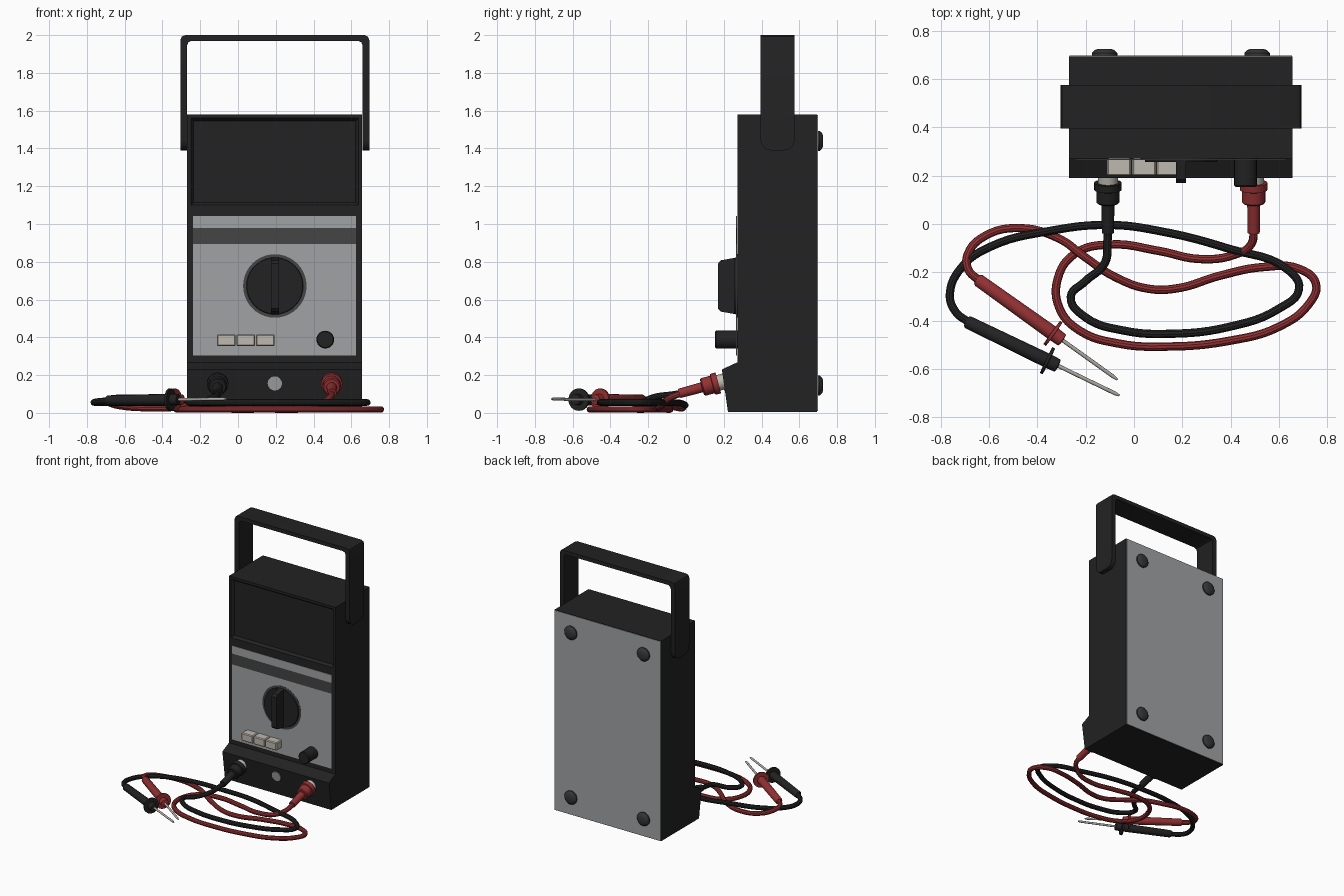
import bpy, bmesh, math
from mathutils import Vector

if "Cube" in bpy.data.objects:
    bpy.data.objects.remove(bpy.data.objects["Cube"])

def mat(name, r, g, b):
    m = bpy.data.materials.new(name)
    m.diffuse_color = (r, g, b, 1)
    m.use_nodes = True
    m.node_tree.nodes["Principled BSDF"].inputs["Base Color"].default_value = m.diffuse_color
    return m

BLACK = mat("black plastic", .016, .016, .017)
GREY = mat("panel grey", .35, .365, .375)
BAND = mat("band dark grey", .058, .058, .058)
FOOT = mat("foot grey", .035, .036, .037)
RED = mat("red rubber", .29, .03, .033)
CREAM = mat("button cream", .52, .49, .43)
METAL = mat("probe metal", .42, .40, .37)
CX = .195   # centre line of the meter

def finish(name, bm, material, smooth=False):
    bmesh.ops.recalc_face_normals(bm, faces=bm.faces)
    me = bpy.data.meshes.new(name)
    bm.to_mesh(me)
    bm.free()
    me.materials.append(material)
    ob = bpy.data.objects.new(name, me)
    bpy.context.collection.objects.link(ob)
    if smooth:
        shade(ob)
    return ob

def shade(ob):
    bpy.ops.object.select_all(action='DESELECT')
    ob.select_set(True)
    bpy.context.view_layer.objects.active = ob
    bpy.ops.object.shade_smooth_by_angle(angle=math.radians(35))

def prism(pts, axis, a, b):
    """Extrude a profile along x (pts are y,z) or y (pts are x,z)."""
    bm = bmesh.new()
    put = (lambda p, t: (t, p[0], p[1])) if axis == 'x' else (lambda p, t: (p[0], t, p[1]))
    va = [bm.verts.new(put(p, a)) for p in pts]
    vb = [bm.verts.new(put(p, b)) for p in pts]
    bm.faces.new(va)
    bm.faces.new(vb[::-1])
    n = len(pts)
    for i in range(n):
        j = (i + 1) % n
        bm.faces.new((va[i], vb[i], vb[j], va[j]))
    bmesh.ops.recalc_face_normals(bm, faces=bm.faces)
    return bm

def box(name, x0, x1, y0, y1, z0, z1, material, bevel=0):
    bm = prism([(x0, z0), (x1, z0), (x1, z1), (x0, z1)], 'y', y0, y1)
    if bevel:
        bmesh.ops.bevel(bm, geom=bm.edges[:], offset=bevel, segments=1, affect='EDGES')
    return finish(name, bm, material)

def lathe(name, profile, base, direction, material, n=24):
    """Revolve (radius, distance) points about an axis from base."""
    bm = bmesh.new()
    rings = []
    for r, d in profile:
        rings.append([bm.verts.new((r * math.cos(2 * math.pi * k / n),
                                    r * math.sin(2 * math.pi * k / n), d)) for k in range(n)])
    for A, B in zip(rings, rings[1:]):
        for k in range(n):
            j = (k + 1) % n
            bm.faces.new((A[k], A[j], B[j], B[k]))
    bm.faces.new(rings[0][::-1])
    bm.faces.new(rings[-1])
    m = Vector(direction).to_track_quat('Z', 'Y').to_matrix()
    for v in bm.verts:
        v.co = m @ v.co + Vector(base)
    return finish(name, bm, material, True)

def cable(name, pts, material):
    cu = bpy.data.curves.new(name + "_path", 'CURVE')
    cu.dimensions = '3D'
    cu.bevel_depth, cu.bevel_resolution, cu.resolution_u = .0175, 3, 6
    sp = cu.splines.new('BEZIER')
    sp.bezier_points.add(len(pts) - 1)
    for bp, p in zip(sp.bezier_points, pts):
        bp.co = p
        bp.handle_left_type = bp.handle_right_type = 'AUTO'
    tmp = bpy.data.objects.new(name + "_path", cu)
    bpy.context.collection.objects.link(tmp)
    bpy.context.view_layer.update()
    me = bpy.data.meshes.new_from_object(tmp.evaluated_get(bpy.context.evaluated_depsgraph_get()))
    bpy.data.objects.remove(tmp)
    me.materials.clear()
    me.materials.append(material)
    ob = bpy.data.objects.new(name, me)
    bpy.context.collection.objects.link(ob)
    shade(ob)

# case: side profile with projecting foot, recessed display window
bm = prism([(.222, .006), (.19, .23), (.272, .268), (.272, 1.08), (.272, 1.58),
            (.694, 1.58), (.694, .006)], 'x', CX - .464, CX + .462)
win = [f for f in bm.faces if f.normal.y < -.9 and f.calc_center_median().z > 1.2]
bmesh.ops.inset_region(bm, faces=win, thickness=.028)
bmesh.ops.inset_region(bm, faces=win, thickness=.02, depth=-.02)
finish("case", bm, BLACK)

# back plate and its four feet
box("back_plate", CX - .462, CX + .46, .692, .698, .01, 1.577, GREY)
for i, x in enumerate((-.122, .51)):
    for j, z in enumerate((.145, 1.44)):
        lathe(f"back_foot_{i}{j}", [(.053, 0), (.053, .012), (.042, .024), (.026, .03)],
              (x, .696, z), (0, 1, 0), FOOT)

# front panel in three strips
for name, z0, z1, m in (("panel_lower", .305, .895, GREY), ("panel_band", .895, .98, BAND),
                        ("panel_upper", .98, 1.042, GREY)):
    box(name, CX - .433, CX + .43, .266, .274 - .005, z0, z1, m)

# selector dial
ax = (0, -1, 0)
lathe("dial_ring", [(.168, 0), (.168, .007)], (CX, .272, .672), ax, BAND, 40)
lathe("dial_disc", [(.152, 0), (.148, .014)], (CX, .27, .672), ax, BLACK, 40)
bm = prism([(.265, .522), (.265, .822), (.185, .808), (.169, .79), (.169, .552), (.185, .536)],
           'x', CX - .021, CX + .021)
finish("dial_grip", bm, BLACK)

# push buttons and small knob
for i in range(3):
    x = -.112 + i * .103
    box(f"push_button_{i}", x, x + .1, .2, .272, .354, .416, CREAM, .006)
lathe("small_knob", [(.047, 0), (.047, .112), (.042, .118)], (.462, .272, .388), ax, BLACK)

# round badge plate on the foot slope
lathe("socket_cover", [(.038, 0), (.038, .012)], (CX, .207, .158), (0, -1, -.14), GREY)

# carrying handle: U shape with rounded leg ends
o, i_, r = .5, .465, .025
half = [(i_, 1.39), (o, 1.39), (o, 2 - r), (o - r * .3, 2 - r * .3), (o - r, 2)]
inner = [(i_ - r, 1.97), (i_ - r * .3, 1.97 - r * .3), (i_, 1.97 - r)]
pts = half + [(-x, z) for x, z in half[::-1]] + [(-x, z) for x, z in inner[::-1]] + inner
bm = prism([(x + CX, z) for x, z in pts], 'y', .395, .575)
ends = [e for e in bm.edges if all(v.co.z < 1.4 for v in e.verts)
        and abs(e.verts[0].co.x - e.verts[1].co.x) > .01]
bmesh.ops.bevel(bm, geom=ends, offset=.055, segments=5, affect='EDGES', profile=.5)
finish("carrying_handle", bm, BLACK, True)

# jacks, plugs and probes
for c, m, px, start, tip, hand in (
        ("black", BLACK, -.108, (-.692, -.405, .066), (-.06, -.711, .074), .418),
        ("red", RED, .496, (-.647, -.231, .07), (-.068, -.645, .07), .43)):
    base, d = (px, .205, .168), (0, -1, -.27)
    lathe(c + "_jack_ring", [(.042, 0), (.042, .045)], base, d, CREAM)
    lathe(c + "_plug", [(.057, .035), (.057, .065), (.048, .068), (.048, .118), (.042, .124),
                        (.027, .126), (.025, .25)], base, d, m)
    ax = Vector(tip) - Vector(start)
    f = hand - .055
    lathe(c + "_probe", [(.02, -.005), (.027, .005), (.03, f), (.059, f + .001), (.059, f + .014),
                         (.03, f + .015), (.028, hand), (.012, hand + .003)], start, ax, m)
    lathe(c + "_probe_needle", [(.008, hand - .01), (.008, ax.length - .02), (.004, ax.length)],
          start, ax, METAL, 12)

# coiled cables
h = .055
cable("black_cable", [
    (-.108, -.01, .108), (-.11, -.07, .098), (-.12, -.16, .086), (-.205, -.24, h), (-.262, -.302, h),
    (-.205, -.384, h), (-.04, -.442, h), (.147, -.455, h), (.395, -.426, h), (.6, -.351, h),
    (.684, -.269, h), (.643, -.194, h), (.395, -.103, h), (.105, -.029, .05), (-.1, -.004, .04),
    (-.35, -.029, .052), (-.597, -.095, h), (-.713, -.178, h), (-.763, -.289, h),
    (-.742, -.36, .06), (-.68, -.411, .066)], BLACK)
h = .018
cable("red_cable", [
    (.496, -.01, .108), (.486, -.083, .08), (.415, -.128, .04), (.27, -.145, .022), (.105, -.112, h),
    (-.1, -.085, h), (-.246, -.124, h), (-.316, -.227, h), (-.308, -.351, h), (-.225, -.442, h),
    (-.06, -.496, h), (.126, -.508, h), (.395, -.484, h), (.6, -.426, h), (.725, -.331, h),
    (.754, -.248, h), (.684, -.186, h), (.54, -.178, h), (.353, -.215, h), (.188, -.265, h),
    (.064, -.269, .025), (-.08, -.219, .045), (-.205, -.136, .05), (-.308, -.062, .03),
    (-.473, -.017, .025), (-.618, -.05, .035), (-.688, -.124, .055), (-.688, -.186, .066),
    (-.635, -.24, .07)], RED)
